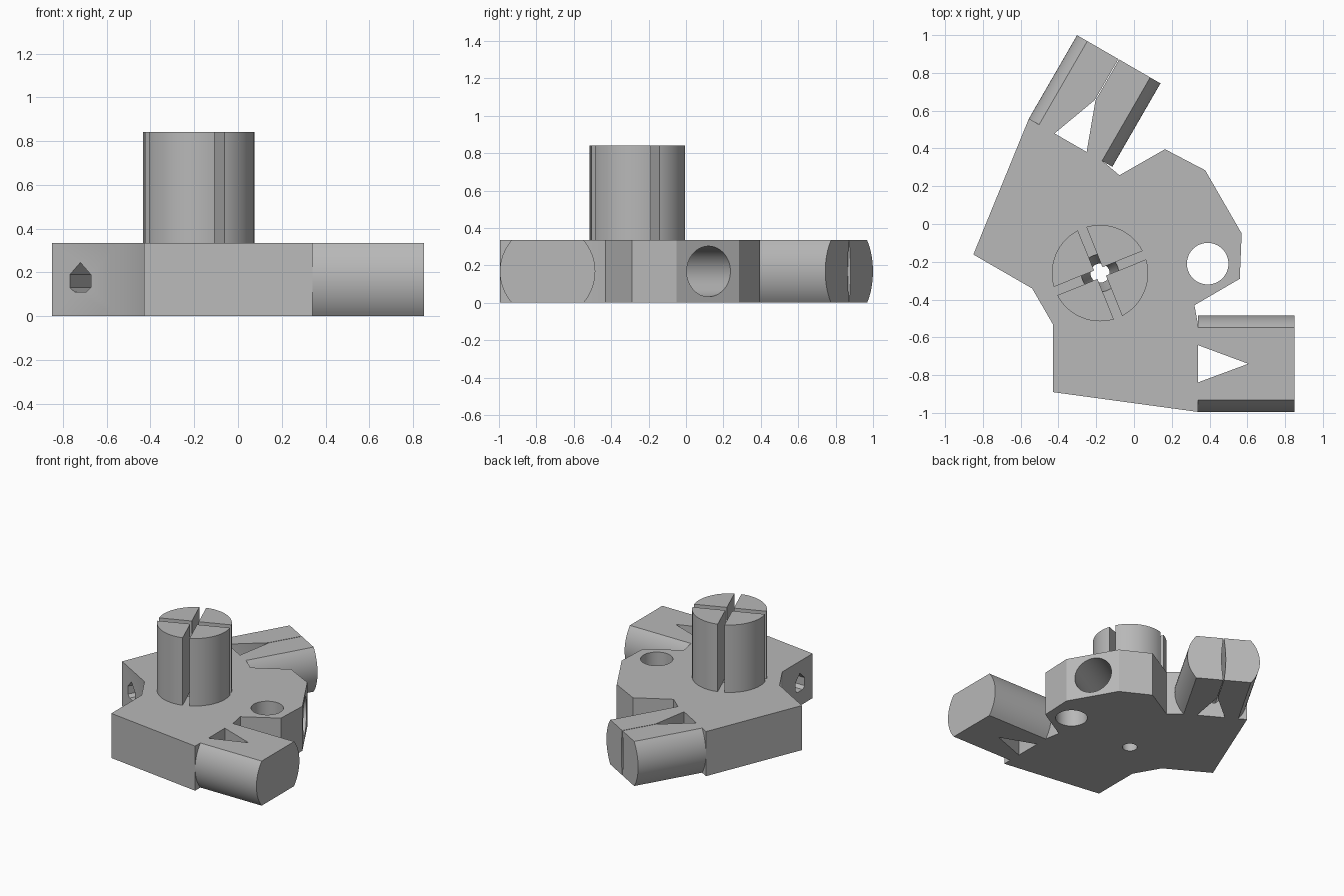
import bpy, bmesh, math
from mathutils import Matrix, Vector

cube = bpy.data.objects.get("Cube")
if cube:
    bpy.data.objects.remove(cube, do_unlink=True)

H = 0.335                          # plate thickness
TOP = 0.842                        # top of the post
POST = Vector((-0.18, -0.26, 0))   # post centre, on the symmetry line
ARM_Y, ARM_R = -0.74, 0.255
ALONG_X = Matrix(((0, 0, 1, 0), (1, 0, 0, 0), (0, 1, 0, 0), (0, 0, 0, 1)))

# Reflection across the line through the post at 30 degrees
turn = Matrix.Rotation(math.radians(30), 4, 'Z')
flip = Matrix.Diagonal((1, -1, 1, 1))
MIRROR = (Matrix.Translation(POST) @ turn @ flip @ turn.inverted()
          @ Matrix.Translation(-POST))
SIDES = (("right", Matrix.Identity(4)), ("back", MIRROR))

grey = bpy.data.materials.new("light grey")
grey.use_nodes = True
colour = (0.48, 0.48, 0.48, 1)
grey.diffuse_color = colour
grey.node_tree.nodes["Principled BSDF"].inputs["Base Color"].default_value = colour


def finish(name, bm, matrix):
    bm.transform(matrix)
    bmesh.ops.recalc_face_normals(bm, faces=bm.faces)
    mesh = bpy.data.meshes.new(name)
    bm.to_mesh(mesh)
    bm.free()
    mesh.materials.append(grey)
    obj = bpy.data.objects.new(name, mesh)
    bpy.context.collection.objects.link(obj)
    return obj


def prism(name, outline, low, high, matrix=Matrix.Identity(4)):
    """Extrude an outline from low to high along local z."""
    bm = bmesh.new()
    face = bm.faces.new([bm.verts.new((p[0], p[1], low)) for p in outline])
    grown = bmesh.ops.extrude_face_region(bm, geom=[face])
    verts = [v for v in grown["geom"] if isinstance(v, bmesh.types.BMVert)]
    bmesh.ops.translate(bm, verts=verts, vec=(0, 0, high - low))
    return finish(name, bm, matrix)


def cone(name, r1, r2, depth, matrix):
    bm = bmesh.new()
    bmesh.ops.create_cone(bm, cap_ends=True, segments=64,
                          radius1=r1, radius2=r2, depth=depth)
    return finish(name, bm, matrix)


def cut(obj, cutters):
    for cutter in cutters:
        cutter.hide_render = True
        mod = obj.modifiers.new("cut", 'BOOLEAN')
        mod.operation = 'DIFFERENCE'
        mod.solver = 'EXACT'
        mod.object = cutter
    bpy.context.view_layer.update()
    graph = bpy.context.evaluated_depsgraph_get()
    mesh = bpy.data.meshes.new_from_object(obj.evaluated_get(graph))
    obj.modifiers.clear()
    obj.data = mesh
    for cutter in cutters:
        bpy.data.objects.remove(cutter, do_unlink=True)


# Base plate: half the outline, then its reflection in reverse order
half = [(-0.43, -0.53), (-0.43, -0.89), (0.34, -0.995), (0.34, -0.54),
        (0.32, -0.43), (0.56, -0.29), (0.57, -0.05)]
other = [tuple((MIRROR @ Vector((x, y, 0))).xy) for x, y in reversed(half)]
plate = prism("base_plate", half + other, 0, H)

# Plate cutters: vertical holes, cord tunnels, side bore, centre funnel
tunnel = [(-0.03, 0.11), (0.03, 0.11), (0.055, 0.13), (0.055, 0.19),
          (0, 0.245), (-0.055, 0.19), (-0.055, 0.13)]
tunnel = [(y + ARM_Y, z) for y, z in tunnel]
cutters = []
for side, m in SIDES:
    at = Matrix.Translation((0.39, -0.21, H / 2))
    cutters.append(cone("hole_cutter", 0.11, 0.11, 1, m @ at))
    cutters.append(prism("tunnel_cutter", tunnel, -0.5, 0.5, m @ ALONG_X))
bore = (Matrix.Translation((0.47, 0.12, H / 2)) @ turn
        @ Matrix.Rotation(math.pi / 2, 4, 'Y'))
cutters.append(cone("bore_cutter", 0.135, 0.135, 1.1, bore))
funnel = Matrix.Translation(POST + Vector((0, 0, H / 2)))
cutters.append(cone("funnel_cutter", 0.05, 0.1, H + 0.01, funnel))
cut(plate, cutters)

# Arms: cylinders flattened above and below, split by a wedge and a lens slit
reach = math.asin(H / 2 / ARM_R)
steps = [reach * (2 * i / 16 - 1) for i in range(17)]
angles = steps + [a + math.pi for a in steps]
section = [(ARM_Y + ARM_R * math.cos(a), H / 2 + ARM_R * math.sin(a)) for a in angles]
wedge = [(0.3, ARM_Y - 0.113), (0.605, ARM_Y), (0.3, ARM_Y + 0.113)]
levels = [i / 8 for i in range(9)]
lens = [(0.001 + 0.014 * math.sin(math.pi * t), (H + 0.02) * t - 0.01) for t in levels]
slit = ([(ARM_Y + w, z) for w, z in lens]
        + [(ARM_Y - w, z) for w, z in reversed(lens)])
parts = [plate]
for side, m in SIDES:
    arm = prism(side + "_arm", section, 0.34, 0.85, m @ ALONG_X)
    cut(arm, [prism("wedge_cutter", wedge, -0.1, H + 0.1, m),
              prism("slit_cutter", slit, 0.5, 0.95, m @ ALONG_X)])
    parts.append(arm)

# Post: cylinder split into quarters by two crossed slots
middle = Matrix.Translation(POST + Vector((0, 0, (H + TOP) / 2)))
post = cone("split_post", ARM_R, ARM_R, TOP - H, middle)
slot = [(-0.4, -0.024), (0.4, -0.024), (0.4, 0.024), (-0.4, 0.024)]
cut(post, [prism("slot_cutter", slot, 0.2, 1,
                 Matrix.Translation(POST) @ Matrix.Rotation(math.radians(a), 4, 'Z'))
           for a in (22, 112)])
parts.append(post)

# Smooth the round walls and keep the edges sharp
bpy.ops.object.select_all(action='DESELECT')
for obj in parts:
    obj.select_set(True)
bpy.context.view_layer.objects.active = plate
bpy.ops.object.shade_smooth_by_angle(angle=math.radians(30))
